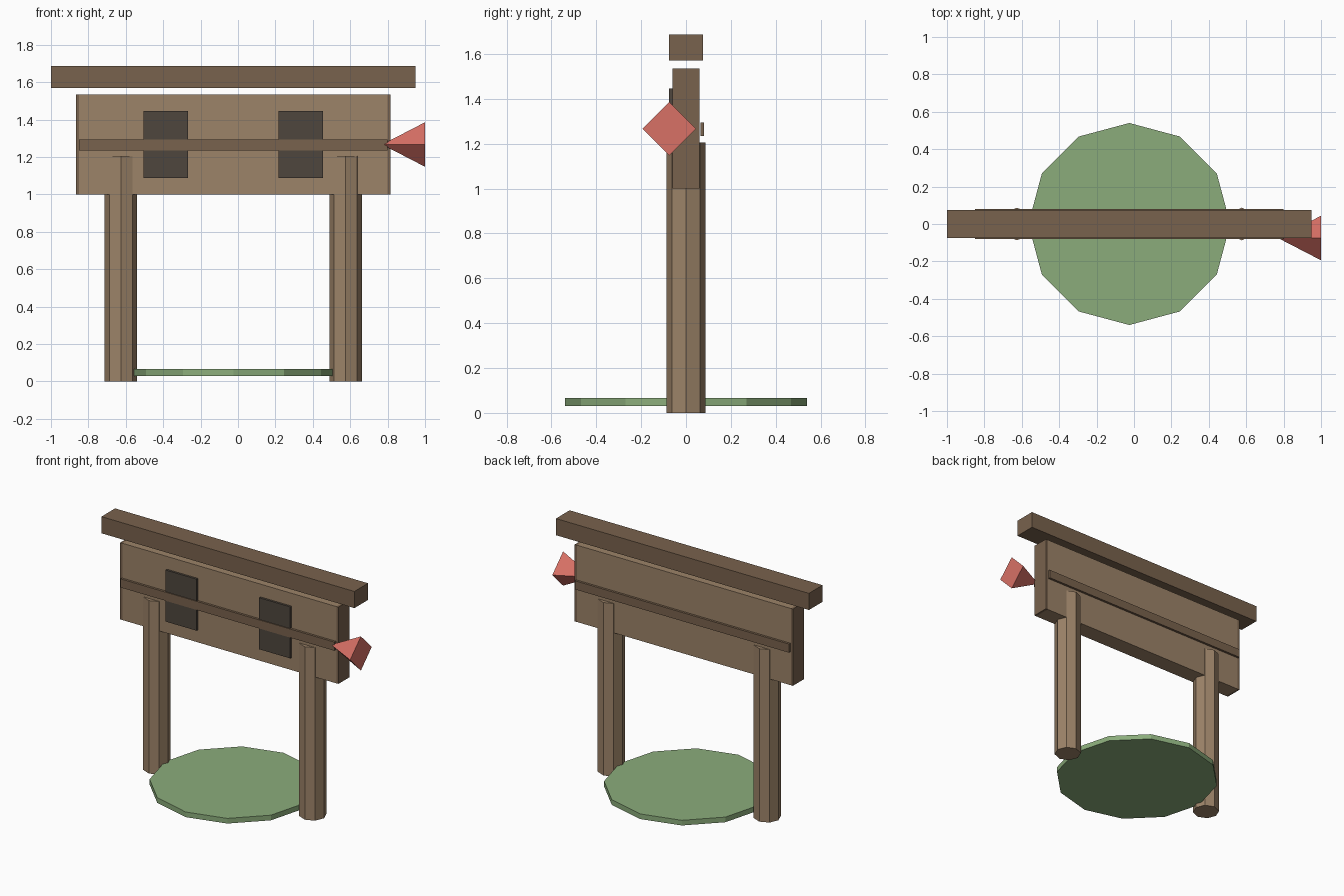
import bpy
import math

if "Cube" in bpy.data.objects:
    bpy.data.objects.remove(bpy.data.objects["Cube"])

CX = -0.025  # centre line of the gate (the arrow tip shifts the bounds)


def material(name, rgb):
    m = bpy.data.materials.new(name)
    lin = [(c / 255) ** 2.2 for c in rgb]
    m.diffuse_color = (*lin, 1)
    m.use_nodes = True
    m.node_tree.nodes["Principled BSDF"].inputs["Base Color"].default_value = m.diffuse_color
    return m


WOOD = material("light_wood", (155, 130, 104))
DARK = material("dark_wood", (120, 98, 78))
SLATE = material("dark_panel", (80, 72, 64))
GREEN = material("grass", (138, 171, 122))
RED = material("red", (215, 112, 102))


def finish(name, mat):
    ob = bpy.context.object
    ob.name = name
    ob.data.materials.append(mat)
    bpy.ops.object.transform_apply(location=False, rotation=True, scale=True)
    return ob


def box(name, x, y, z, mat):
    """Box from (min, max) ranges on each axis."""
    mid = [(a + b) / 2 for a, b in (x, y, z)]
    bpy.ops.mesh.primitive_cube_add(size=1, location=mid)
    bpy.context.object.scale = [b - a for a, b in (x, y, z)]
    return finish(name, mat)


def prism(name, sides, r, x, z0, z1, mat):
    bpy.ops.mesh.primitive_cylinder_add(vertices=sides, radius=r, depth=z1 - z0,
                                        location=(x, 0, (z0 + z1) / 2))
    return finish(name, mat)


# Round grass base
prism("grass_base", 12, 0.54, CX, 0.03, 0.066, GREEN)

# Sign board, top beam
box("sign_board", (CX - 0.825, CX + 0.825), (-0.06, 0.06), (1.0, 1.535), WOOD)
box("top_beam", (-1.0, 0.95), (-0.075, 0.075), (1.57, 1.686), DARK)

# Left/right pairs: posts, end caps, front panels
for side, s in (("left", -1), ("right", 1)):
    prism(side + "_post", 8, 0.087, CX + s * 0.601, 0, 1.205, WOOD)
    box(side + "_end_cap", sorted((CX + s * 0.825, CX + s * 0.841)),
        (-0.06, 0.06), (1.0, 1.535), DARK)
    box(side + "_panel", sorted((CX + s * 0.241, CX + s * 0.48)),
        (-0.075, -0.06), (1.087, 1.446), SLATE)

# Thin rails on the front and back
for side, s in (("front", -1), ("back", 1)):
    box(side + "_rail", (CX - 0.825, CX + 0.825),
        sorted((s * 0.065, s * 0.081)), (1.235, 1.295), DARK)

# Four-sided red pointer, tip towards -x
bpy.ops.mesh.primitive_cone_add(vertices=4, radius1=0.119, radius2=0, depth=0.23,
                                location=(0.885, -0.075, 1.267),
                                rotation=(0, -math.pi / 2, 0))
finish("red_pointer", RED)
